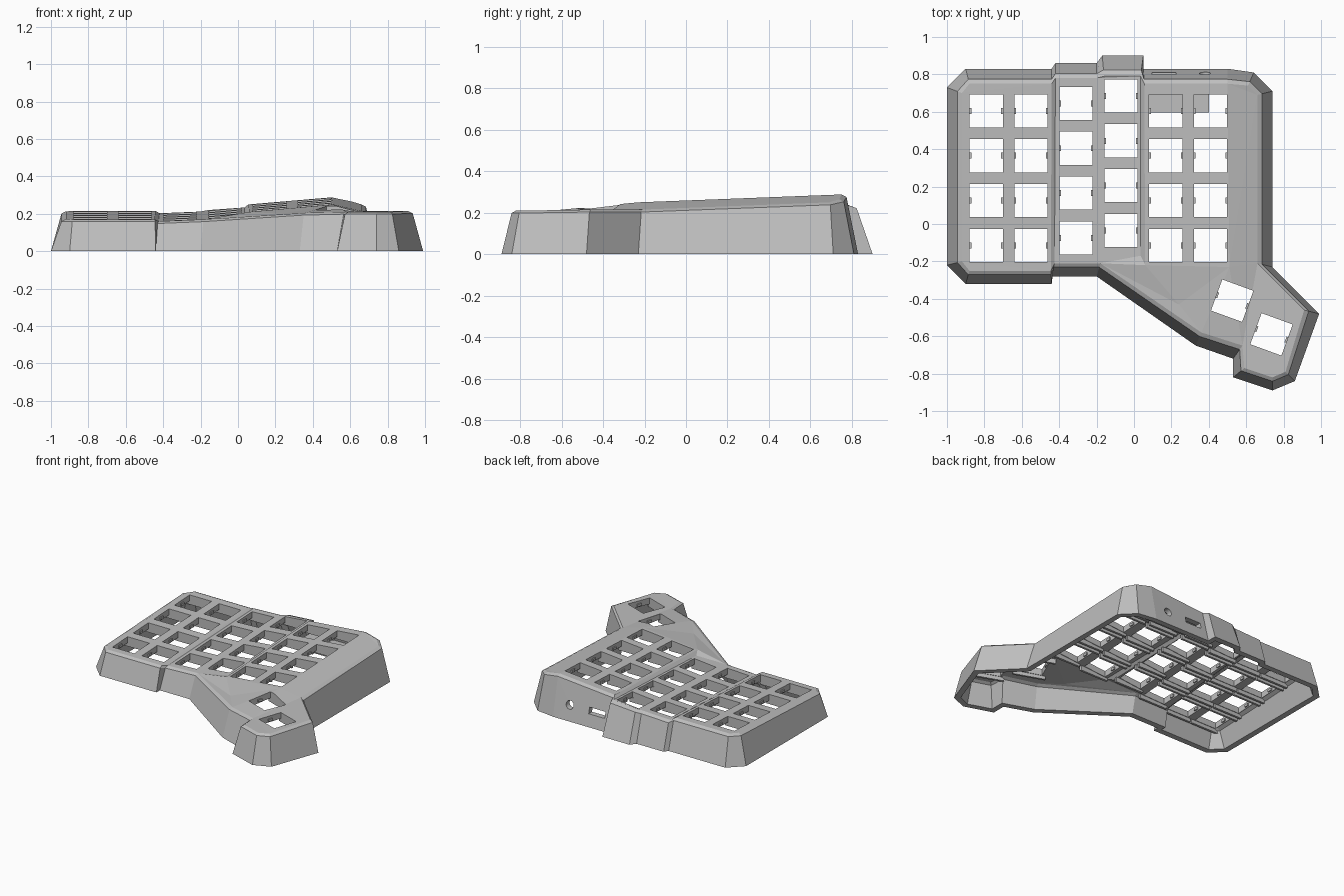
import bpy
import bmesh
from math import radians
from mathutils import Vector, Matrix
from mathutils.bvhtree import BVHTree
from mathutils.geometry import delaunay_2d_cdt

cube = bpy.data.objects.get("Cube")
if cube:
    bpy.data.objects.remove(cube, do_unlink=True)

grey = bpy.data.materials.new("matte_grey")
grey.use_nodes = True
colour = (0.52, 0.52, 0.52, 1)
grey.diffuse_color = colour
grey.node_tree.nodes["Principled BSDF"].inputs["Base Color"].default_value = colour

# Case outline: foot x, foot y, rim x, rim y, rim height
OUTLINE = [
    (-1, -.22, -.92, -.2, .172), (-.9, -.32, -.88, -.25, .17),
    (-.44, -.32, -.445, -.25, .17), (-.44, -.28, -.425, -.21, .16),
    (-.2, -.28, -.18, -.21, .17), (.33, -.65, .36, -.58, .205),
    (.53, -.72, .58, -.65, .21), (.53, -.82, .59, -.77, .21),
    (.74, -.89, .74, -.82, .21), (.86, -.84, .81, -.79, .21),
    (.99, -.48, .91, -.46, .215), (.74, -.23, .66, -.21, .215),
    (.74, .71, .66, .69, .25), (.64, .81, .61, .74, .265),
    (.5, .83, .5, .75, .288), (.05, .83, .055, .75, .25),
    (.05, .9, .035, .79, .234), (-.17, .9, -.16, .79, .22),
    (-.2, .86, -.2, .78, .212), (-.42, .86, -.42, .78, .203),
    (-.44, .83, -.44, .75, .215), (-.9, .83, -.88, .75, .215),
    (-1, .73, -.92, .7, .213)]
# Inner corners of the raised plate, and the creases of the top
INNER = [(.035, -.17, .192), (.06, -.22, .21), (.51, -.23, .25), (.24, -.43, .2)]
N = len(OUTLINE)
CREASES = [(2, 20), (3, 19), (4, 18), (16, N), (15, N + 1), (N, N + 1),
           (N + 1, N + 2), (N + 2, 14), (N + 1, N + 3), (N + 2, 11)]


def inset(points, amount):
    """Mitred inward offset of a counterclockwise loop."""
    result = []
    for i, p in enumerate(points):
        a = (p - points[i - 1]).normalized()
        b = (points[(i + 1) % len(points)] - p).normalized()
        na, nb = Vector((-a.y, a.x)), Vector((-b.y, b.x))
        result.append(p + (na + nb) * amount / (1 + na.dot(nb)))
    return result


def finish(name, bm):
    mesh = bpy.data.meshes.new(name)
    bmesh.ops.recalc_face_normals(bm, faces=bm.faces)
    bm.to_mesh(mesh)
    ob = bpy.data.objects.new(name, mesh)
    bpy.context.collection.objects.link(ob)
    mesh.materials.append(grey)
    return ob


def case_solid(wall, drop, floor):
    """Closed tapered solid with a chamfered, creased top."""
    bm = bmesh.new()
    foot = inset([Vector(p[:2]) for p in OUTLINE], wall)
    rim = inset([Vector(p[2:4]) for p in OUTLINE], wall)
    heights = [p[4] - drop for p in OUTLINE] + [p[2] - drop for p in INNER]
    flat = rim + [Vector(p[:2]) for p in INNER]
    low = [bm.verts.new((p.x, p.y, floor)) for p in foot]
    mid = []
    for f, r, h in zip(foot, rim, heights):
        s = f.lerp(r, .7)
        mid.append(bm.verts.new((s.x, s.y, h - .012)))
    top = [bm.verts.new((p.x, p.y, h)) for p, h in zip(flat, heights)]
    for i in range(N):
        j = (i + 1) % N
        bm.faces.new((low[i], low[j], mid[j], mid[i]))
        bm.faces.new((mid[i], mid[j], top[j], top[i]))
    bm.faces.new(low[::-1])
    border = [(i, (i + 1) % N) for i in range(N)]
    out = delaunay_2d_cdt(flat, border + CREASES, [], 1, 1e-5)
    for face in out[2]:
        bm.faces.new([top[out[3][i][0]] for i in face])
    return bm


def box(bm, matrix, centre, size):
    place = matrix @ Matrix.Translation(centre) @ Matrix.Diagonal((*size, 1))
    bmesh.ops.create_cube(bm, size=1, matrix=place)


def cut(target, cutter):
    mod = target.modifiers.new("cut", "BOOLEAN")
    mod.operation, mod.solver, mod.object = "DIFFERENCE", "EXACT", cutter
    cutter.hide_render = True
    cutter.hide_viewport = True
    cutter.display_type = "WIRE"


# Key positions: six staggered columns and two turned thumb keys
keys = []
for col, shift in enumerate((0, 0, .04, .08, 0, 0)):
    for row in range(4):
        keys.append((-.79 + .24 * col, .605 + shift - .24 * row, 0))
keys += [(.525, -.41, -20), (.735, -.59, -20)]

# Hollow case
outer = case_solid(0, 0, 0)
surface = BVHTree.FromBMesh(outer)
case = finish("case_shell", outer)
cavity = finish("cavity_cutter", case_solid(.035, .045, -.02))

# Switch openings, clip nubs and the support rails under the plate
holes, nubs, rails = bmesh.new(), bmesh.new(), bmesh.new()
for x, y, turn in keys:
    spin = Matrix.Rotation(radians(turn), 4, "Z")
    at = Matrix.Translation((x, y, 0)) @ spin
    box(holes, at, (0, 0, .2), (.177, .177, .5))
    for side in (-1, 1):
        for bm, spot, size, depth in (
                (nubs, Vector((side * .087, 0, 0)), (.014, .032, .018), .028),
                (rails, Vector((0, side * .1, 0)), (.23, .016, .035), .055)):
            p = at @ spot
            z = surface.ray_cast(Vector((p.x, p.y, 1)), Vector((0, 0, -1)))[0].z
            box(bm, at, (spot.x, spot.y, z - depth), size)
finish("switch_clips", nubs)
finish("plate_rails", rails)
openings = finish("switch_hole_cutter", holes)

# Round socket and cable slot through the back wall
ports = bmesh.new()
bmesh.ops.create_cone(ports, cap_ends=True, segments=24, radius1=.03, radius2=.03,
                      depth=.3, matrix=Matrix.Translation((.38, .8, .11))
                      @ Matrix.Rotation(radians(90), 4, "X"))
box(ports, Matrix(), (.16, .8, .11), (.13, .3, .045))
port_cutter = finish("port_cutter", ports)

for cutter in (cavity, openings, port_cutter):
    cut(case, cutter)

# Circuit board shelf below the back keys
shelf = bmesh.new()
box(shelf, Matrix(), (.23, .675, .15), (.34, .16, .02))
finish("board_shelf", shelf)
